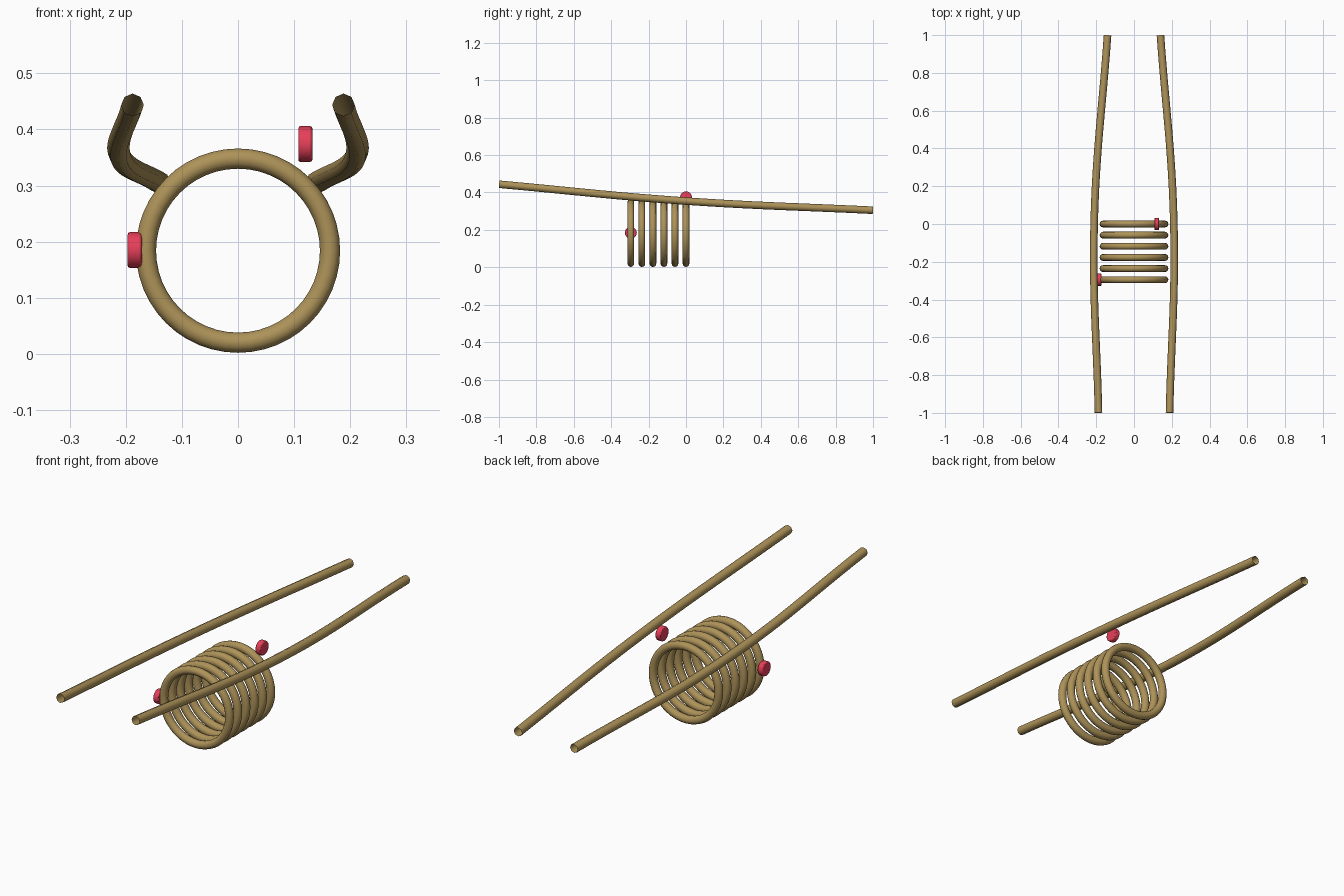
import bpy, bmesh
from math import pi

if "Cube" in bpy.data.objects:
    bpy.data.objects.remove(bpy.data.objects["Cube"])


def material(name, color):
    m = bpy.data.materials.new(name)
    m.diffuse_color = color
    m.use_nodes = True
    m.node_tree.nodes["Principled BSDF"].inputs["Base Color"].default_value = m.diffuse_color
    return m


brass = material("brass", (0.42, 0.29, 0.10, 1))
red = material("red", (0.80, 0.05, 0.10, 1))


# Side rails: open eight-sided tubes along a gentle bow
def rail(name, side):
    cu = bpy.data.curves.new(name, 'CURVE')
    cu.dimensions = '3D'
    cu.bevel_depth = 0.02
    cu.bevel_resolution = 2
    cu.resolution_u = 12
    sp = cu.splines.new('BEZIER')
    path = [(0.188, -0.999, 0.444), (0.211, 0, 0.354), (0.14, 0.999, 0.305)]
    sp.bezier_points.add(len(path) - 1)
    for bp, (x, y, z) in zip(sp.bezier_points, path):
        bp.co = (side * x, y, z)
        bp.handle_left_type = bp.handle_right_type = 'AUTO'
    cu.materials.append(brass)
    bpy.context.collection.objects.link(bpy.data.objects.new(name, cu))


rail("rail_right", 1)
rail("rail_left", -1)

# Row of six upright rings
for i in range(6):
    bpy.ops.mesh.primitive_torus_add(
        major_segments=48, minor_segments=12, major_radius=0.164, minor_radius=0.018,
        location=(0, -0.059 * i, 0.184), rotation=(pi / 2, 0, 0))
    ring = bpy.context.object
    ring.name = f"ring_{i + 1}"
    ring.data.materials.append(brass)
    bpy.ops.object.shade_smooth()


# Red buttons: small discs facing sideways with softened rims
def button(name, loc):
    bpy.ops.mesh.primitive_cylinder_add(vertices=16, radius=0.032, depth=0.025,
                                        location=loc, rotation=(0, pi / 2, 0))
    ob = bpy.context.object
    ob.name = name
    ob.data.materials.append(red)
    bpy.ops.object.shade_smooth_by_angle()
    bev = ob.modifiers.new("rim", 'BEVEL')
    bev.width = 0.004
    bev.segments = 2
    bev.limit_method = 'ANGLE'
    bev.angle_limit = 0.8


button("button_top", (0.12, 0, 0.374))
button("button_side", (-0.184, -0.295, 0.185))
